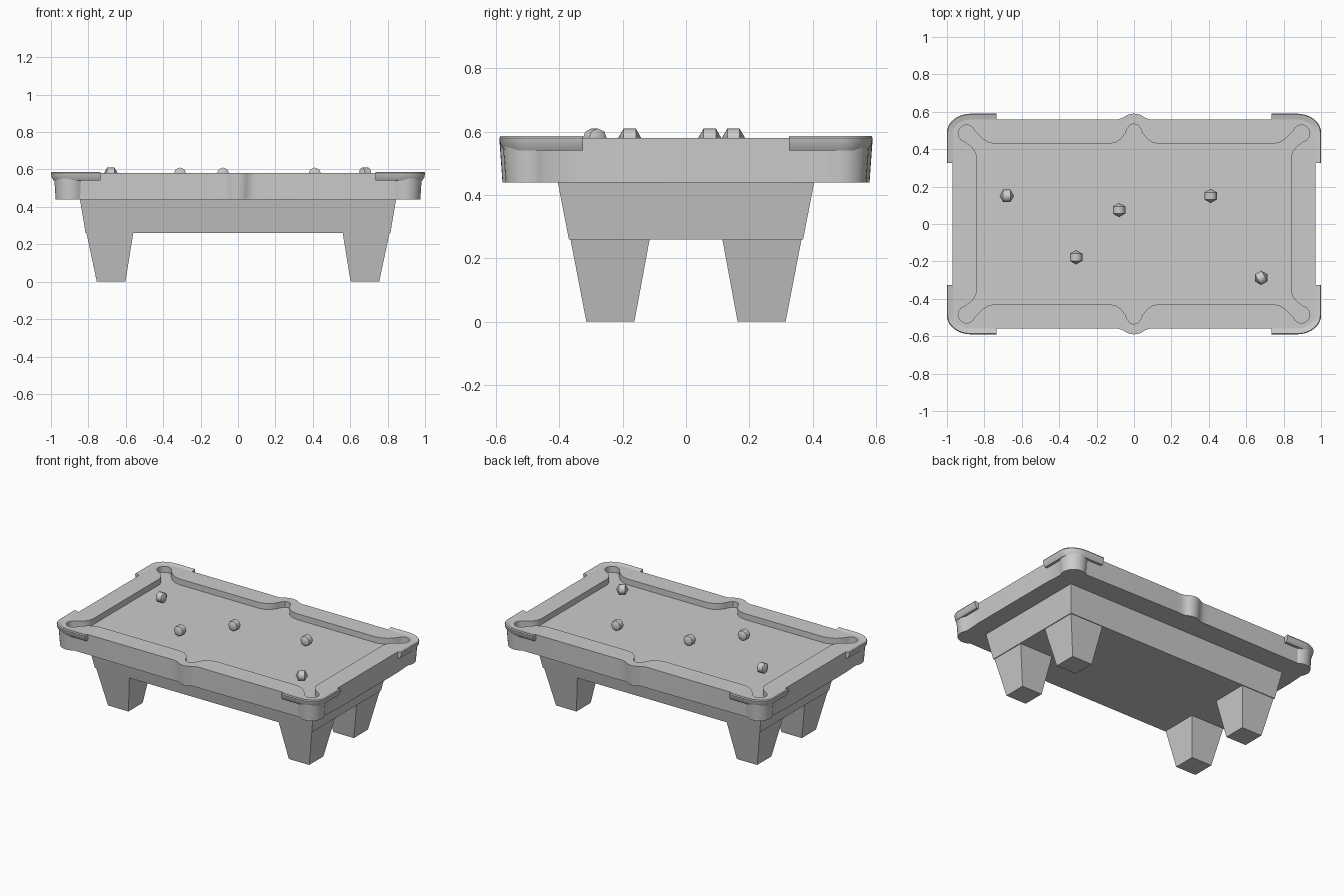
import bpy, bmesh
from math import sin, cos, radians

cube = bpy.data.objects.get("Cube")
if cube:
    bpy.data.objects.remove(cube, do_unlink=True)

grey = bpy.data.materials.new("plain grey")
grey.use_nodes = True
grey.diffuse_color = (0.6, 0.6, 0.6, 1)
grey.node_tree.nodes["Principled BSDF"].inputs["Base Color"].default_value = (0.6, 0.6, 0.6, 1)


def finish(bm, name, angle=30):
    bmesh.ops.recalc_face_normals(bm, faces=bm.faces)
    mesh = bpy.data.meshes.new(name)
    bm.to_mesh(mesh)
    bm.free()
    mesh.materials.append(grey)
    ob = bpy.data.objects.new(name, mesh)
    bpy.context.collection.objects.link(ob)
    bpy.ops.object.select_all(action="DESELECT")
    ob.select_set(True)
    bpy.context.view_layer.objects.active = ob
    bpy.ops.object.shade_smooth_by_angle(angle=radians(angle))
    return ob


def bridge(bm, a, b):
    for i in range(len(a)):
        j = (i + 1) % len(a)
        bm.faces.new((a[i], a[j], b[j], b[i]))


def loft(name, loops):
    """Closed solid through a list of matching point loops."""
    bm = bmesh.new()
    rings = [[bm.verts.new(p) for p in loop] for loop in loops]
    for a, b in zip(rings, rings[1:]):
        bridge(bm, a, b)
    bm.faces.new(rings[0])
    bm.faces.new(rings[-1])
    return finish(bm, name)


def arc(cx, cy, rx, ry, start, end, steps):
    angles = [radians(start + (end - start) * i / steps) for i in range(steps + 1)]
    return [(cx + rx * cos(a), cy + ry * sin(a)) for a in angles]


def four_way(quarter):
    """Mirror a quarter outline, from the y axis to the side, into a full loop."""
    back = quarter[1:]
    right = quarter + [(x, -y) for x, y in reversed(back)]
    left = [(-x, -y) for x, y in quarter] + [(-x, y) for x, y in reversed(back)]
    return right + left


def at(points, z):
    return [(x, y, z) for x, y in points]


def rect(x0, x1, y0, y1, z):
    return [(x0, y0, z), (x1, y0, z), (x1, y1, z), (x0, y1, z)]


# Outer outline, bulging around the side and corner pockets
def outer(r):
    return four_way(arc(0, 0.5, r, r, 90, 48, 4) + [(0.09, 0.558), (0.13, 0.56)]
                    + arc(0.895, 0.49, r, r, 129, -33, 12) + [(0.97, 0.33)])


# Cushion outline with pocket mouths
inner = four_way([(0, 0.535), (0.02, 0.53), (0.036, 0.51), (0.046, 0.485),
                  (0.07, 0.455), (0.1, 0.435), (0.145, 0.427),
                  (0.74, 0.427), (0.78, 0.437), (0.81, 0.455), (0.835, 0.48)]
                 + arc(0.895, 0.485, 0.045, 0.045, 165, -75, 10)
                 + [(0.87, 0.415), (0.85, 0.39), (0.84, 0.36)])

# Table body: outer wall, rail top, cushion wall and playing bed
TOP, BED, BASE = 0.58, 0.54, 0.44
bm = bmesh.new()
low, high, lip, floor = [[bm.verts.new(p) for p in at(loop, z)] for loop, z in
                         ((outer(0.08), BASE), (outer(0.09), TOP), (inner, TOP), (inner, BED))]
bridge(bm, low, high)
bridge(bm, lip, floor)
bm.faces.new(low)
bm.faces.new(floor)
rim = [bm.edges.get((ring[i - 1], ring[i])) for ring in (high, lip) for i in range(len(ring))]
bmesh.ops.triangle_fill(bm, edges=rim, use_beauty=True, use_dissolve=False)
finish(bm, "table_body")

# Tapered apron under the body
loft("apron", [rect(-0.815, 0.815, -0.37, 0.37, 0.26),
               rect(-0.845, 0.845, -0.405, 0.405, BASE)])


# Corner cap path, inset by d from its outer edge
def cap_path(d):
    return ([(0.735, 0.59 - d)] + arc(0.87, 0.49, 0.13 - d, 0.1 - d, 90, 0, 10)
            + [(1 - d, 0.325)])


cap_section = [(0.04, 0.578), (0.004, 0.587), (0, 0.58), (0.003, 0.56), (0.015, BED), (0.04, BED)]

for sx, side in ((1, "left"), (-1, "right")):
    for sy, end in ((-1, "front"), (1, "back")):
        # Tapered leg
        loops = [rect(0.602, 0.755, 0.163, 0.315, 0), rect(0.56, 0.81, 0.115, 0.365, 0.26)]
        loft(f"{end}_{side}_leg", [[(sx * x, sy * y, z) for x, y, z in l] for l in loops])
        # Corner cap
        paths = [at(cap_path(d), z) for d, z in cap_section]
        loft(f"{end}_{side}_corner_cap",
             [[(sx * x, sy * y, z) for x, y, z in ring] for ring in zip(*paths)])

# Low-poly balls lying on the bed, each turned about z
balls = [(-0.68, 0.15, 90), (-0.08, 0.075, 0), (0.41, 0.15, 0), (-0.31, -0.178, 0), (0.68, -0.288, -60)]
for n, (x, y, turn) in enumerate(balls, 1):
    bm = bmesh.new()
    bmesh.ops.create_uvsphere(bm, u_segments=8, v_segments=3, radius=0.0385)
    ball = finish(bm, f"ball_{n}", 50)
    ball.location = (x, y, BED + 0.037)
    ball.rotation_euler = (radians(90), 0, radians(turn))
